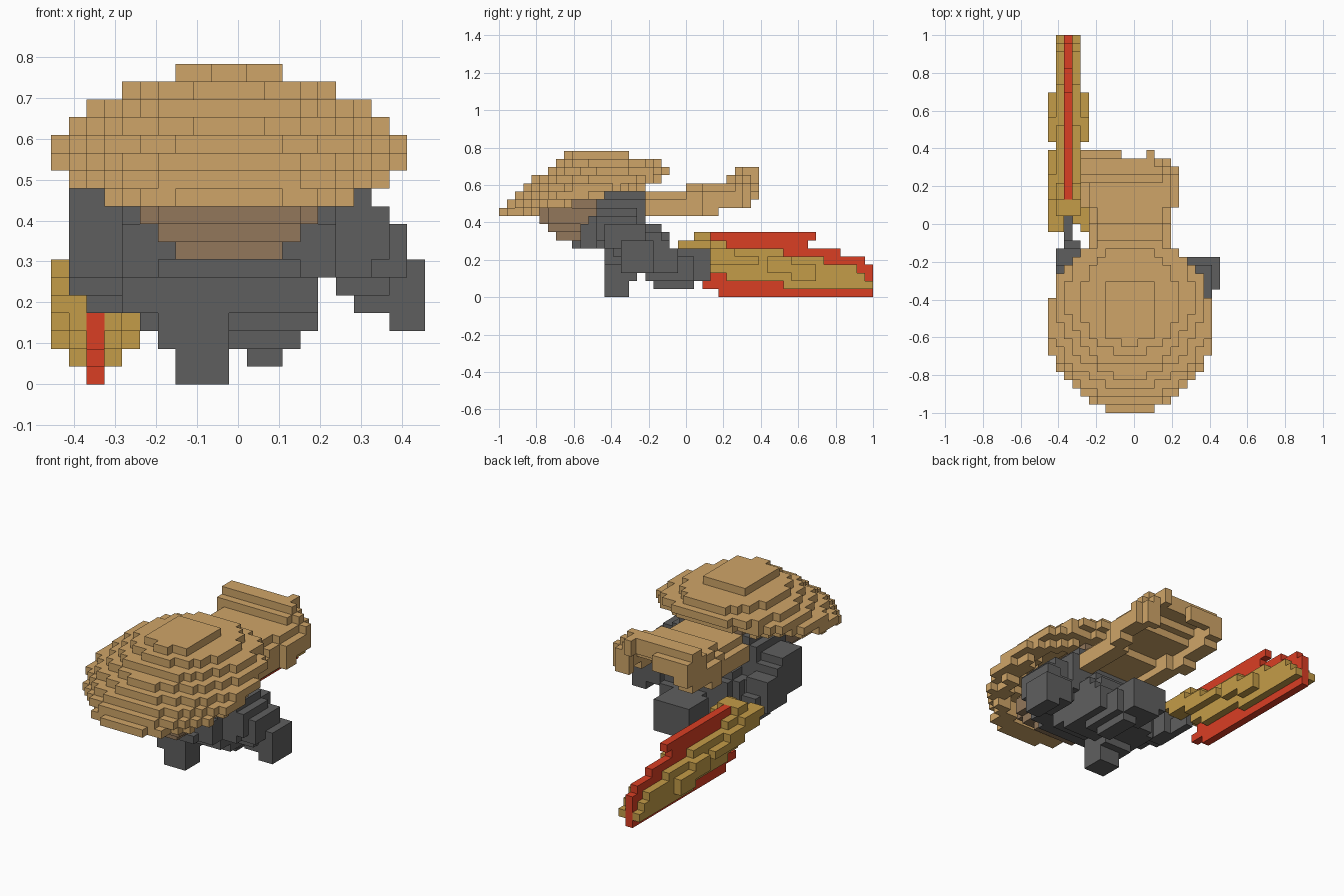
import bpy, bmesh
from mathutils import Vector

V = 2 / 46                      # edge of one cube
cube = bpy.data.objects.get("Cube")
if cube:
    bpy.data.objects.remove(cube, do_unlink=True)


def material(name, rgb):
    lin = [((c / 255 + 0.055) / 1.055) ** 2.4 for c in rgb] + [1]
    m = bpy.data.materials.new(name)
    m.use_nodes = True
    m.diffuse_color = lin
    m.node_tree.nodes["Principled BSDF"].inputs["Base Color"].default_value = lin
    return m


STRAW = material("straw tan", (207, 165, 104))
DARK = material("charcoal cloth", (95, 95, 95))
GOLD = material("dull gold", (196, 156, 72))
RED = material("blade red", (218, 62, 36))
SKIN = material("shaded brown", (146, 119, 91))

DIRS = [Vector(d) for d in ((1, 0, 0), (-1, 0, 0), (0, 1, 0), (0, -1, 0), (0, 0, 1), (0, 0, -1))]
taken = set()


def boxes(*specs):
    """Union of cell boxes given as (x0, x1, y0, y1, z0, z1)."""
    return {(i, j, k) for a, b, c, d, e, f in specs
            for i in range(a, b) for j in range(c, d) for k in range(e, f)}


def part(name, cells, mat):
    """Blocky mesh holding only the exposed faces of the cells."""
    cells = cells - taken
    taken.update(cells)
    bm, verts = bmesh.new(), {}

    def vert(p):
        key = tuple(round(c * 2) for c in p)
        if key not in verts:
            verts[key] = bm.verts.new(((p.x - 10.5) * V, (p.y - 23) * V, p.z * V))
        return verts[key]

    for c in sorted(cells):
        mid = Vector(c) + Vector((0.5, 0.5, 0.5))
        for d in DIRS:
            if tuple(int(a + b) for a, b in zip(c, d)) in cells:
                continue
            u = Vector((d.y, d.z, d.x)) / 2
            w = d.cross(u)
            f = mid + d / 2
            bm.faces.new([vert(f + s * u + t * w) for s, t in ((1, 1), (-1, 1), (-1, -1), (1, -1))])
    me = bpy.data.meshes.new(name)
    bm.to_mesh(me)
    bm.free()
    me.materials.append(mat)
    bpy.context.collection.objects.link(bpy.data.objects.new(name, me))


# Straw hat: thin dome shell on a rim plane that dips toward the front
hat = set()
for i in range(20):
    for j in range(21):
        r = (((i - 9.5) / 10) ** 2 + ((j - 10.3) / 10.7) ** 2) ** 0.5
        if r <= 1.01:
            rim = 10.6 + 0.235 * j
            crown = 17 if 7 <= i < 13 and 8 <= j < 16 else 16
            top = min(crown, int(rim + 5.15 * max(0, 1 - r ** 1.4)))
            low = int(rim - 0.6) if r < 0.9 else int(rim)
            low = max(low, top - 1 if r < 0.75 else top - 2)
            hat |= {(i, j, k) for k in range(low, top + 1)}
part("straw_hat", hat, STRAW)

# Cape: sheet rising toward the back, hollow below, drooping on its left edge
cape = set()
for j in range(16, 32):
    top = 11 if j < 18 else 12 if j < 23 else 13 if j < 28 else 14 if j < 29 else 15
    low = 11 if j < 18 else 10 if j < 27 else 11 if j < 31 else 12
    x0, x1 = (5, 15) if j < 25 else (4, 16) if j < 30 else (4, 15)
    for i in range(x0, x1):
        if j == 31 and not (i < 9 or i == 12):
            continue
        right, left = i - x0, x1 - 1 - i
        droop = max(0, 2 - left) if j >= 28 else 1 if min(right, left) == 0 else 0
        if j == 31 and i < 9:
            droop = 1
        t = max(low, top - droop)
        b = low if min(right, left) < 2 else max(low, t - 1)
        cape |= {(i, j, k) for k in range(b, t + 1)}
part("flying_cape", cape, STRAW)

# Head, in rounded layers
part("head", boxes((7, 13, 7, 12, 7, 8), (6, 14, 6, 13, 8, 9), (5, 15, 6, 13, 9, 10),
                   (6, 14, 5, 13, 9, 11), (5, 15, 6, 12, 10, 11), (6, 14, 6, 13, 11, 12),
                   (6, 14, 8, 17, 12, 13), (6, 14, 12, 18, 13, 14)), SKIN)

# Crouching body
part("torso", boxes((6, 14, 9, 15, 6, 7), (4, 16, 10, 17, 6, 9), (4, 16, 11, 18, 7, 10),
                    (4, 16, 12, 18, 9, 11), (4, 16, 12, 18, 11, 12), (5, 15, 13, 18, 12, 13),
                    (4, 15, 13, 19, 4, 8), (5, 15, 15, 20, 3, 8), (6, 15, 18, 21, 3, 7),
                    (6, 14, 16, 20, 8, 9), (6, 14, 18, 21, 7, 8)), DARK)
part("front_leg", boxes((7, 10, 13, 16, 0, 6), (6, 10, 13, 17, 2, 7), (5, 10, 14, 18, 3, 7)), DARK)
part("trailing_leg", boxes((11, 13, 19, 24, 1, 3), (10, 14, 18, 24, 2, 5), (9, 15, 18, 22, 3, 6),
                           (8, 13, 22, 26, 3, 6), (9, 13, 22, 26, 2, 3)), DARK)

# Arms
part("right_arm", boxes((1, 4, 13, 17, 7, 11), (1, 5, 13, 18, 6, 10), (1, 4, 16, 20, 5, 9),
                        (2, 4, 18, 21, 4, 7), (2, 3, 19, 24, 4, 6)), DARK)
part("left_arm", boxes((15, 18, 12, 17, 6, 11), (17, 19, 12, 17, 7, 10), (18, 20, 13, 18, 6, 9),
                       (16, 19, 14, 18, 5, 8), (17, 20, 15, 19, 4, 7),
                       (19, 21, 15, 19, 3, 7)), DARK)

# Sword blade, one cell wide
part("blade", boxes((2, 3, 27, 46, 0, 4), (2, 3, 25, 27, 1, 2), (2, 3, 26, 45, 2, 5),
                    (2, 3, 26, 42, 5, 6), (2, 3, 26, 38, 6, 7), (2, 3, 26, 39, 7, 8)), RED)

# Gilded strip on both sides of the blade, widest in the middle
part("blade_trim", boxes((1, 4, 35, 46, 1, 2), (1, 4, 28, 45, 2, 3), (1, 4, 26, 44, 3, 4),
                         (1, 4, 26, 40, 4, 5), (1, 4, 26, 35, 5, 6), (1, 4, 25, 28, 6, 7),
                         (0, 5, 36, 39, 2, 3), (0, 5, 33, 39, 3, 4), (0, 5, 33, 36, 4, 5)), GOLD)

# Hilt: a grip around the blade root with matching flanges on each side
hilt = boxes((1, 4, 24, 26, 6, 8), (1, 2, 22, 23, 6, 7), (1, 2, 23, 26, 5, 7), (3, 4, 23, 26, 5, 7))
for x in (0, 4):
    hilt |= boxes((x, x + 1, 22, 26, 6, 7), (x, x + 1, 23, 29, 5, 6), (x, x + 1, 26, 32, 4, 5))
part("hilt", hilt, GOLD)
